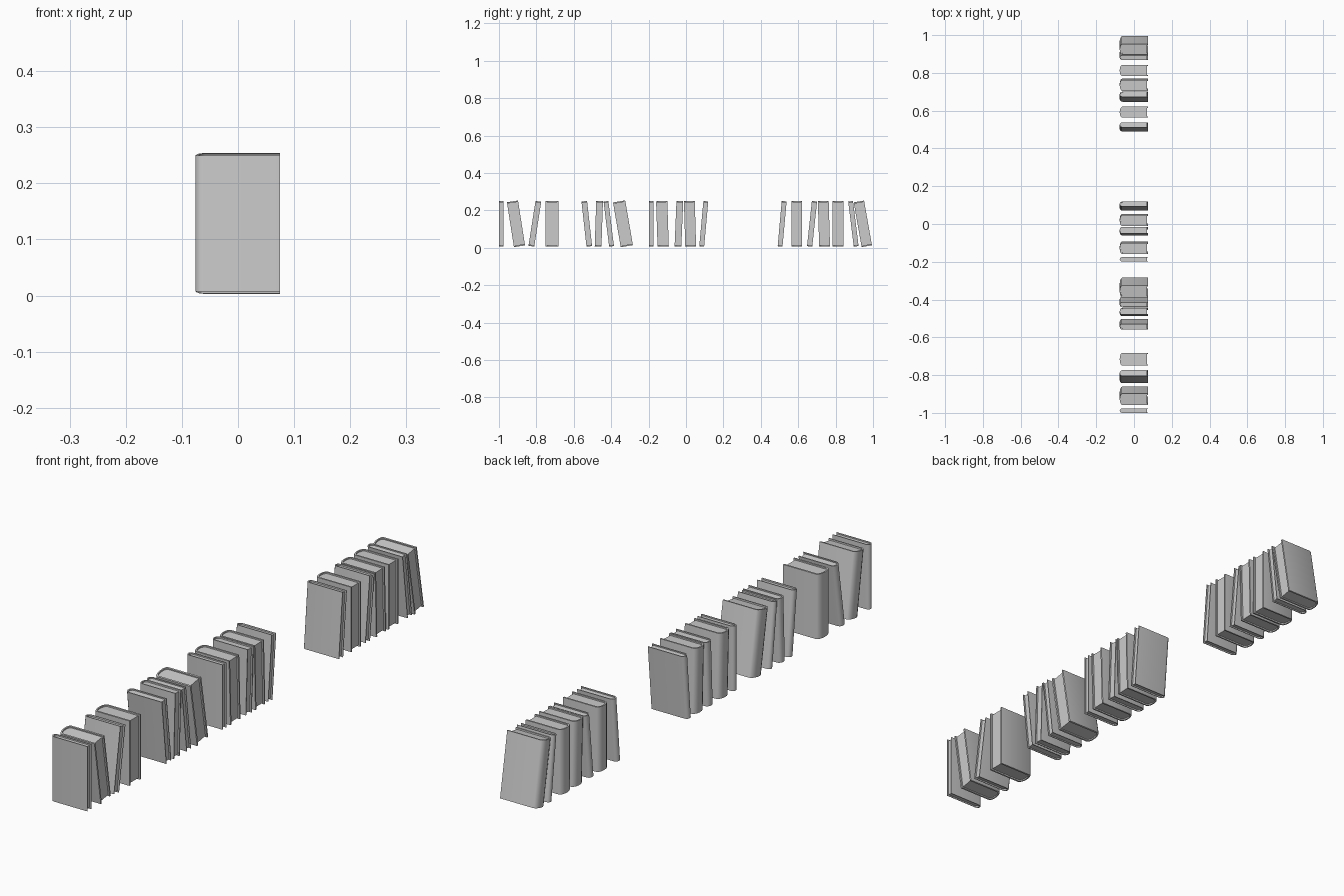
import bpy, bmesh, math

if "Cube" in bpy.data.objects:
    bpy.data.objects.remove(bpy.data.objects["Cube"])

H, ZC = 0.243, 0.1285          # book height and centre height
XF, XS, XB = 0.075, -0.062, -0.076   # fore edge, spine start, spine crown

# (bottom centre y, top centre y, thickness) of every book, front to back
BOOKS = [
    (-0.988, -0.988, 0.024), (-0.890, -0.928, 0.060), (-0.827, -0.789, 0.031),
    (-0.716, -0.716, 0.068), (-0.517, -0.544, 0.030), (-0.470, -0.462, 0.036),
    (-0.398, -0.428, 0.026), (-0.316, -0.358, 0.066), (-0.187, -0.187, 0.024),
    (-0.122, -0.130, 0.060), (-0.043, -0.033, 0.036), (0.025, 0.018, 0.058),
    (0.084, 0.106, 0.026), (0.503, 0.525, 0.026), (0.592, 0.592, 0.058),
    (0.661, 0.687, 0.028), (0.741, 0.734, 0.058), (0.813, 0.813, 0.060),
    (0.910, 0.880, 0.026), (0.967, 0.924, 0.056),
]


def spine(half, x0, x1, n=6):
    """Rounded spine curve from +half to -half."""
    return [(x0 + (x1 - x0) * math.sin(math.pi * i / n),
             half * math.cos(math.pi * i / n)) for i in range(n + 1)]


def prism(name, outline, height):
    bm = bmesh.new()
    face = bm.faces.new([bm.verts.new((x, y, -height / 2)) for x, y in outline])
    ext = bmesh.ops.extrude_face_region(bm, geom=[face])
    top = [v for v in ext["geom"] if isinstance(v, bmesh.types.BMVert)]
    bmesh.ops.translate(bm, verts=top, vec=(0, 0, height))
    bmesh.ops.recalc_face_normals(bm, faces=bm.faces)
    mesh = bpy.data.meshes.new(name)
    bm.to_mesh(mesh)
    bm.free()
    ob = bpy.data.objects.new(name, mesh)
    bpy.context.collection.objects.link(ob)
    bpy.context.view_layer.objects.active = ob
    bpy.ops.object.select_all(action='DESELECT')
    ob.select_set(True)
    bpy.ops.object.shade_smooth_by_angle(angle=math.radians(40))
    return ob


for i, (yb, yt, t) in enumerate(BOOKS, 1):
    h = t / 2
    inner = h * 0.8
    outer_curve = spine(h, XS, XB)
    inner_curve = spine(inner, XS + 0.003, XB + 0.005)
    # wrap-around cover: C-shaped section
    cover = prism(f"book_cover_{i:02d}",
                  [(XF, h)] + outer_curve + [(XF, -h), (XF, -inner)]
                  + inner_curve[::-1] + [(XF, inner)], H)
    # page block set back inside the cover
    pages = prism(f"book_pages_{i:02d}",
                  [(XF - 0.006, inner)] + inner_curve + [(XF - 0.006, -inner)], H - 0.010)
    for ob in (cover, pages):
        ob.location = (0, (yb + yt) / 2, ZC)
        ob.rotation_euler.x = -math.atan2(yt - yb, H)
